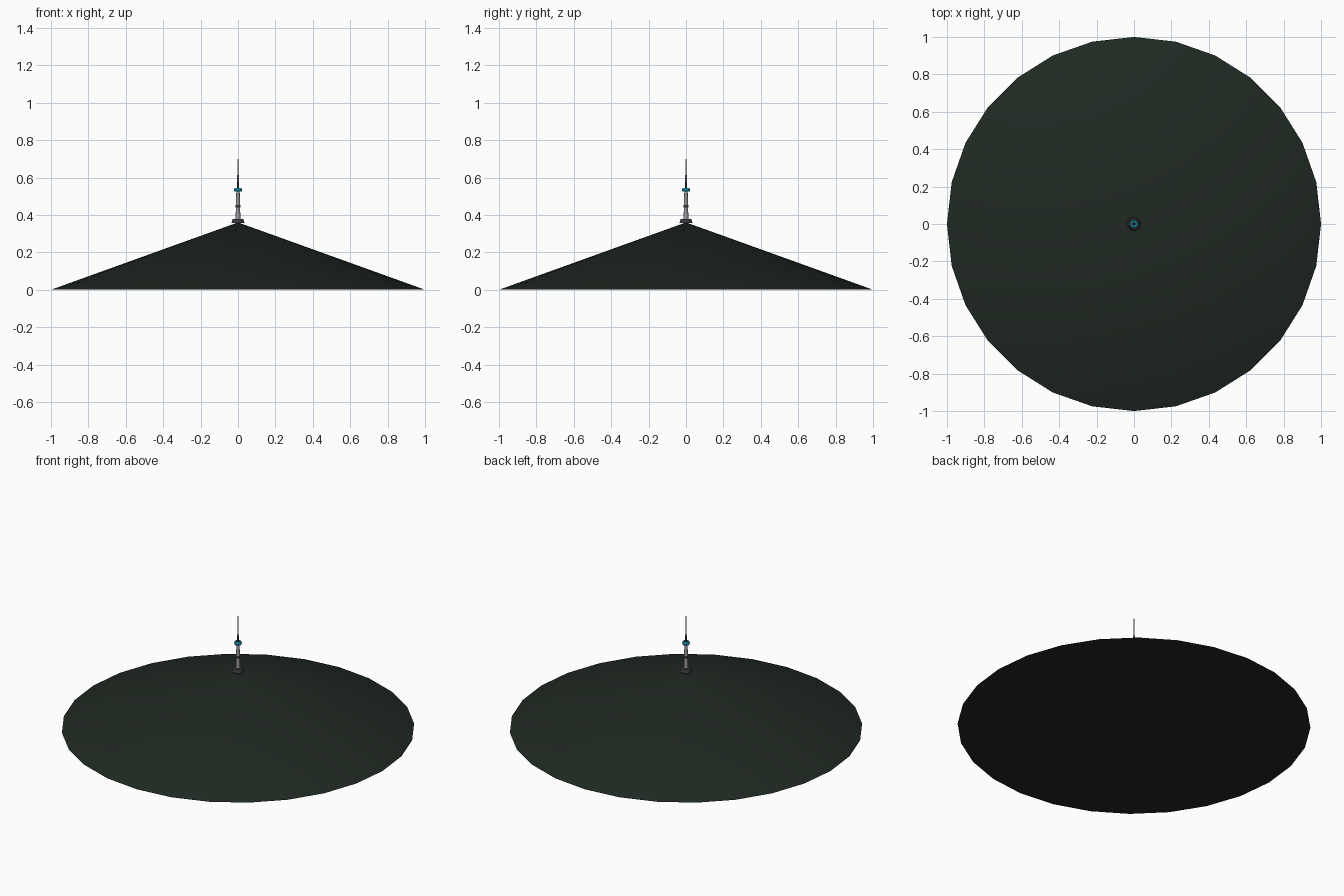
import bpy, math

if "Cube" in bpy.data.objects:
    bpy.data.objects.remove(bpy.data.objects["Cube"])


def material(name, rgb):
    m = bpy.data.materials.new(name)
    m.diffuse_color = (*rgb, 1)
    m.use_nodes = True
    m.node_tree.nodes["Principled BSDF"].inputs["Base Color"].default_value = m.diffuse_color
    return m


GREEN = material("dark_green", (0.014, 0.022, 0.016))
DARK = material("dark_metal", (0.04, 0.04, 0.045))
STEEL = material("steel", (0.33, 0.33, 0.36))
CYAN = material("cyan", (0.01, 0.36, 0.50))


def frustum(name, sides, r1, r2, z1, z2, mat):
    """Closed tapered cylinder on the z axis, from z1 to z2."""
    bpy.ops.mesh.primitive_cone_add(vertices=sides, radius1=r1, radius2=r2,
                                    depth=z2 - z1, location=(0, 0, (z1 + z2) / 2))
    ob = bpy.context.object
    ob.name = name
    ob.data.materials.append(mat)
    bpy.ops.object.shade_smooth_by_angle(angle=math.radians(30))
    return ob


# Broad conical roof
frustum("roof_cone", 28, 1.0, 0.0, 0.0, 0.36, GREEN)

# Collar and tapered mast with a joint band
frustum("mast_collar", 16, 0.035, 0.028, 0.358, 0.379, DARK)
frustum("mast_lower", 12, 0.013, 0.009, 0.375, 0.53, STEEL)
frustum("mast_joint", 12, 0.0125, 0.0125, 0.440, 0.452, DARK)

# Cyan beacon ring
bpy.ops.mesh.primitive_torus_add(major_radius=0.015, minor_radius=0.007,
                                 major_segments=16, minor_segments=6,
                                 location=(0, 0, 0.534))
ring = bpy.context.object
ring.name = "beacon_ring"
ring.scale.z = 1.6
ring.data.materials.append(CYAN)
bpy.ops.object.shade_smooth_by_angle(angle=math.radians(30))

# Socket and thin whip above the ring
frustum("whip_socket", 10, 0.007, 0.005, 0.525, 0.575, DARK)
frustum("antenna_whip", 8, 0.0045, 0.003, 0.57, 0.70, STEEL)
